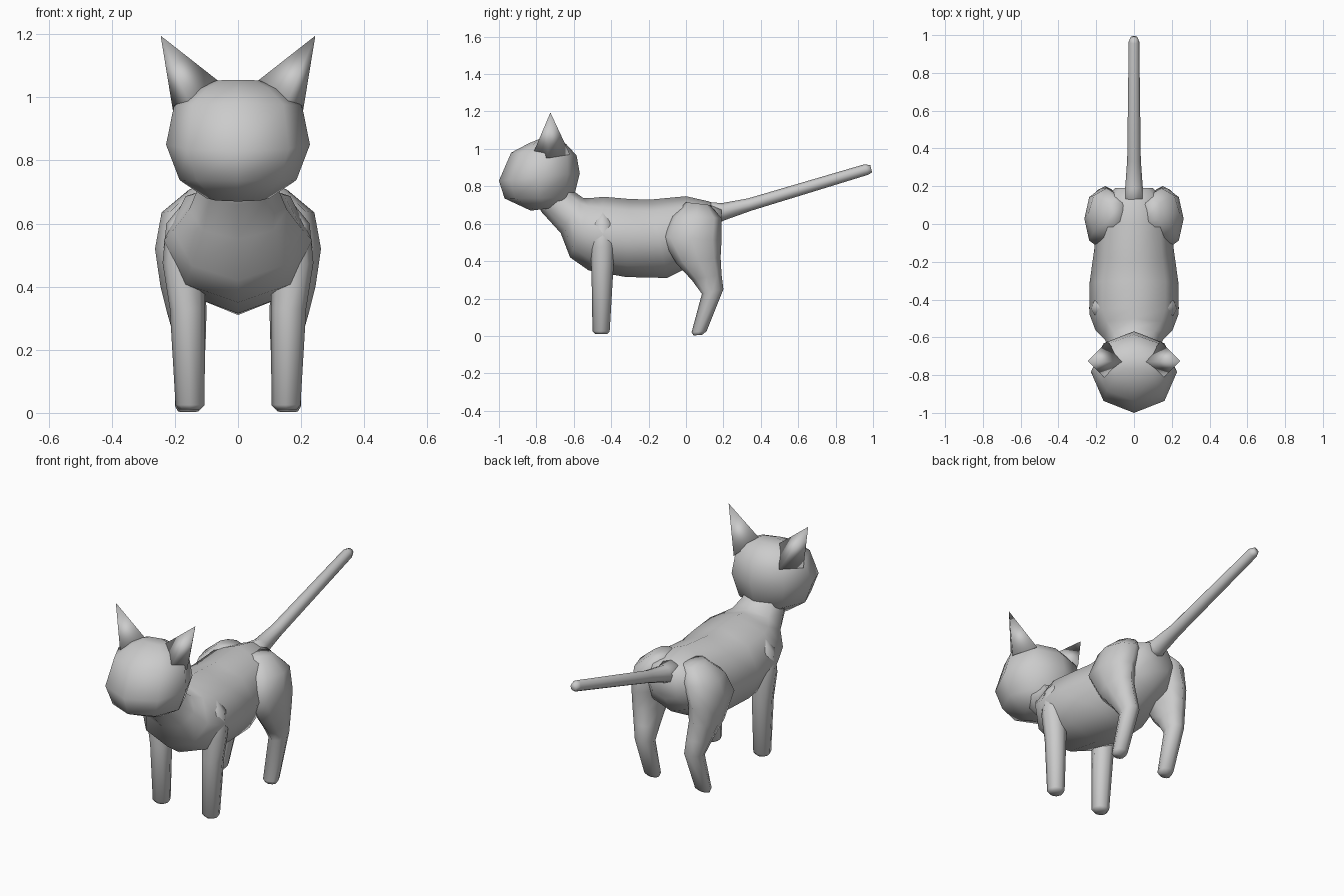
import bpy, bmesh, math
from mathutils import Vector

if "Cube" in bpy.data.objects:
    bpy.data.objects.remove(bpy.data.objects["Cube"])

grey = bpy.data.materials.new("plain grey")
grey.use_nodes = True
colour = (0.6, 0.6, 0.6, 1)
grey.diffuse_color = colour
grey.node_tree.nodes["Principled BSDF"].inputs["Base Color"].default_value = colour


def finish(name, bm, mirrored):
    """Turn the bmesh into a smooth object, mirrored in x if paired."""
    bmesh.ops.recalc_face_normals(bm, faces=bm.faces)
    mesh = bpy.data.meshes.new(name)
    bm.to_mesh(mesh)
    bm.free()
    mesh.materials.append(grey)
    mesh.shade_smooth()
    obj = bpy.data.objects.new(name, mesh)
    bpy.context.collection.objects.link(obj)
    if mirrored:
        mod = obj.modifiers.new("Mirror", "MIRROR")
        mod.use_mirror_merge = False
    return obj


def loft(name, rings, sides=8, mirrored=False):
    """Skin rings given as (y, z) of one edge, (y, z) of the other, centre x, half width."""
    bm = bmesh.new()
    loops = []
    for a, b, cx, rx in rings:
        a, b = Vector((cx, *a)), Vector((cx, *b))
        mid, half = (a + b) / 2, (a - b) / 2
        angles = [math.tau * i / sides for i in range(sides)]
        loops.append([bm.verts.new(mid + half * math.cos(t) + Vector((rx * math.sin(t), 0, 0)))
                      for t in angles])
    for lo, hi in zip(loops, loops[1:]):
        for i in range(sides):
            j = (i + 1) % sides
            bm.faces.new((lo[i], lo[j], hi[j], hi[i]))
    for end in (loops[0], loops[-1]):
        bm.faces.new(end)
    return finish(name, bm, mirrored)


# Neck, chest, belly and rump: top edge, bottom edge
loft("body", [
    ((-.66, .86), (-.82, .74), 0, .10),
    ((-.595, .77), (-.77, .66), 0, .125),
    ((-.55, .738), (-.67, .55), 0, .155),
    ((-.50, .738), (-.62, .42), 0, .205),
    ((-.44, .744), (-.52, .35), 0, .235),
    ((-.30, .732), (-.32, .315), 0, .235),
    ((-.19, .729), (-.10, .31), 0, .212),
    ((0, .747), (0, .36), 0, .195),
    ((.12, .72), (.13, .43), 0, .17),
    ((.19, .69), (.19, .52), 0, .10),
])

# Head: front edge, back edge, from chin to crown
loft("head", [
    ((-.83, .67), (-.66, .69), 0, .10),
    ((-.97, .735), (-.60, .74), 0, .185),
    ((-1, .83), (-.568, .87), 0, .228),
    ((-.935, .98), (-.585, .965), 0, .203),
    ((-.84, 1.03), (-.64, 1.025), 0, .135),
    ((-.78, 1.055), (-.69, 1.05), 0, .07),
])

# Pointed ears on sunken four-sided bases
bm = bmesh.new()
base = [bm.verts.new(p) for p in
        ((.06, -.73, 1.05), (.15, -.82, .97), (.205, -.74, .95), (.14, -.62, .97))]
tip = bm.verts.new((.245, -.725, 1.195))
bm.faces.new(base)
for i in range(4):
    bm.faces.new((base[i], base[(i + 1) % 4], tip))
finish("ears", bm, True)

# Front legs: front edge, back edge, from paw to shoulder
loft("front_legs", [
    ((-.485, .01), (-.42, .01), .153, .033),
    ((-.50, .025), (-.408, .025), .152, .046),
    ((-.505, .33), (-.39, .33), .160, .056),
    ((-.51, .47), (-.38, .48), .172, .067),
    ((-.50, .60), (-.39, .60), .165, .062),
    ((-.47, .67), (-.42, .67), .14, .03),
], mirrored=True)

# Hind legs: front edge, back edge, from paw through hock to haunch
loft("hind_legs", [
    ((.04, .003), (.085, .005), .158, .032),
    ((.03, .02), (.11, .025), .156, .044),
    ((.085, .225), (.20, .25), .152, .050),
    ((.03, .30), (.19, .33), .162, .062),
    ((-.05, .385), (.185, .42), .174, .072),
    ((-.135, .53), (.19, .51), .175, .088),
    ((-.08, .64), (.19, .63), .145, .097),
    ((0, .715), (.13, .70), .10, .055),
], mirrored=True)

# Tail: top edge, bottom edge, from root to rounded tip
loft("tail", [
    ((.08, .72), (.13, .58), 0, .08),
    ((.19, .71), (.21, .62), 0, .046),
    ((.33, .735), (.35, .67), 0, .036),
    ((.955, .918), (.975, .862), 0, .028),
    ((.985, .913), (.995, .875), 0, .018),
])
